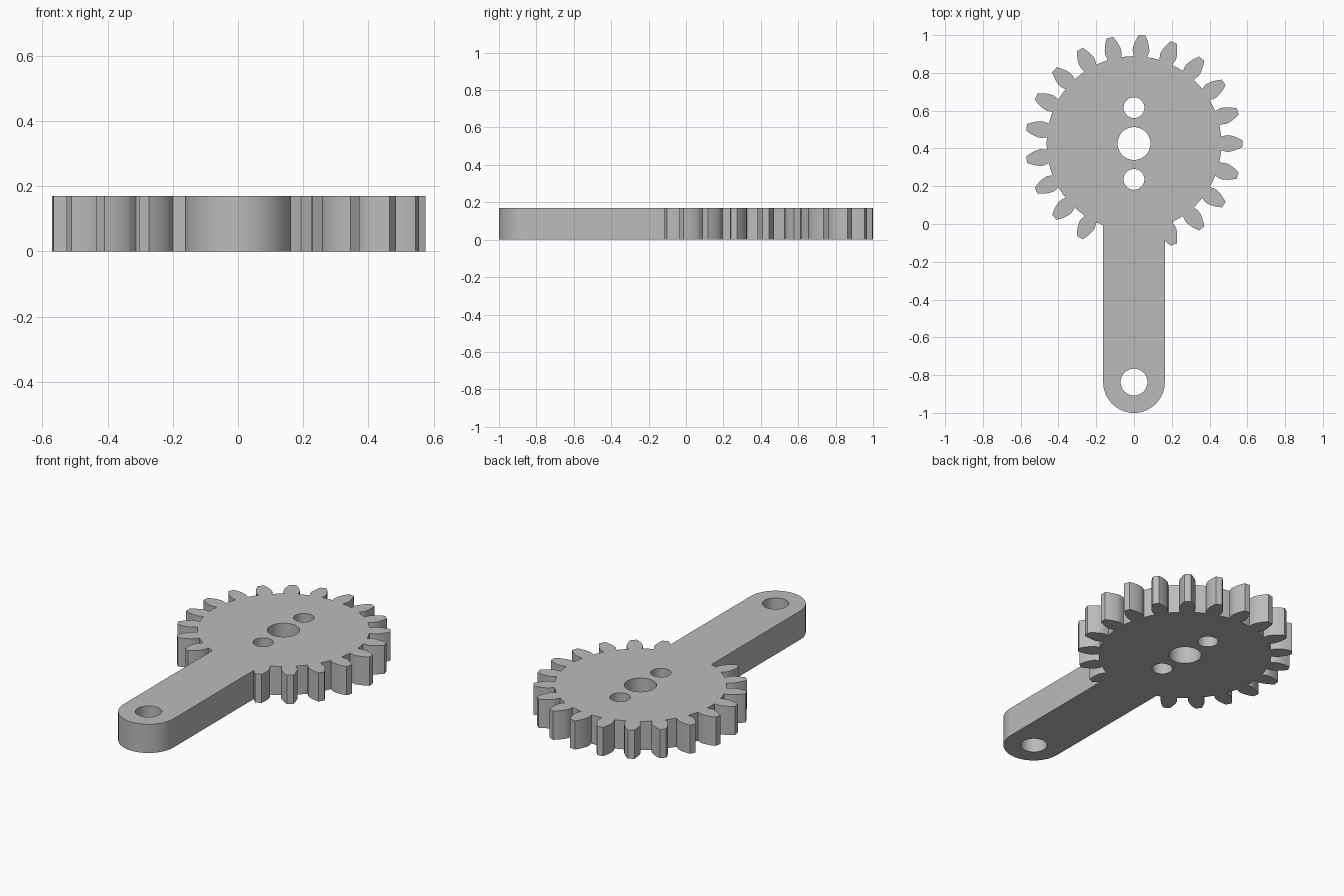
import bpy, bmesh, math

cube = bpy.data.objects.get("Cube")
if cube:
    bpy.data.objects.remove(cube, do_unlink=True)

THICK = 0.17
GEAR_Y = 0.426
TEETH = 21
R_TIP, R_PITCH, R_ROOT = 0.575, 0.525, 0.4625
R_BASE = R_PITCH * math.cos(math.radians(20))
ARM_R = 0.163
ARM_Y = ARM_R - 1

grey = bpy.data.materials.new("plain grey")
grey.use_nodes = True
colour = (0.5, 0.5, 0.5, 1)
grey.diffuse_color = colour
grey.node_tree.nodes["Principled BSDF"].inputs["Base Color"].default_value = colour


def plate(name, outline, z0=0.0, z1=THICK):
    """Extrude a flat outline upwards into a solid."""
    bm = bmesh.new()
    face = bm.faces.new([bm.verts.new((x, y, z0)) for x, y in outline])
    top = bmesh.ops.extrude_face_region(bm, geom=[face])["geom"]
    verts = [v for v in top if isinstance(v, bmesh.types.BMVert)]
    bmesh.ops.translate(bm, verts=verts, vec=(0, 0, z1 - z0))
    bmesh.ops.recalc_face_normals(bm, faces=bm.faces)
    mesh = bpy.data.meshes.new(name)
    bm.to_mesh(mesh)
    bm.free()
    mesh.materials.append(grey)
    obj = bpy.data.objects.new(name, mesh)
    bpy.context.collection.objects.link(obj)
    return obj


def polar(r, a, cy):
    return (r * math.cos(a), cy + r * math.sin(a))


def arc(r, a0, a1, cy, steps):
    return [polar(r, a0 + (a1 - a0) * i / steps, cy) for i in range(steps + 1)]


def involute(r):
    a = math.acos(min(1, R_BASE / r))
    return math.tan(a) - a


def half_angle(r):
    return math.pi / (2 * TEETH) + involute(R_PITCH) - involute(r)


# Gear outline: one involute tooth flank, mirrored and repeated
flank = [(R_ROOT, 0.079)]
for i in range(9):
    r = R_BASE + (R_TIP - R_BASE) * i / 8
    flank.append((r, half_angle(r)))
gear_outline = []
for k in range(TEETH):
    mid = math.tau * k / TEETH
    gear_outline += [polar(r, mid - h, GEAR_Y) for r, h in flank]
    gear_outline += [polar(r, mid + h, GEAR_Y) for r, h in reversed(flank)]
    gear_outline.append(polar(R_ROOT, mid + math.pi / TEETH, GEAR_Y))
gear = plate("gear_arm", gear_outline)

# Arm with a rounded end, running up into the gear body
arm_outline = arc(ARM_R, math.pi, math.tau, ARM_Y, 32)
arm_outline += [(ARM_R, 0.1), (-ARM_R, 0.1)]
helpers = [(plate("arm_helper", arm_outline), "UNION")]

# Through holes: axle, two pin holes and the arm end hole
for name, y, r in (("axle_hole", GEAR_Y, 0.087), ("pin_hole_back", GEAR_Y + 0.19, 0.055),
                   ("pin_hole_front", GEAR_Y - 0.19, 0.055), ("end_hole", ARM_Y, 0.071)):
    ring = arc(r, 0, math.tau, y, 48)[:-1]
    helpers.append((plate(name, ring, -0.1, THICK + 0.1), "DIFFERENCE"))

bpy.context.view_layer.objects.active = gear
for helper, operation in helpers:
    mod = gear.modifiers.new(helper.name, "BOOLEAN")
    mod.operation = operation
    mod.solver = "EXACT"
    mod.object = helper
    bpy.ops.object.modifier_apply(modifier=mod.name)
    bpy.data.objects.remove(helper, do_unlink=True)

# Smooth curved walls, crisp rims
bpy.ops.object.select_all(action="DESELECT")
gear.select_set(True)
bpy.ops.object.shade_smooth_by_angle(angle=math.radians(25))
